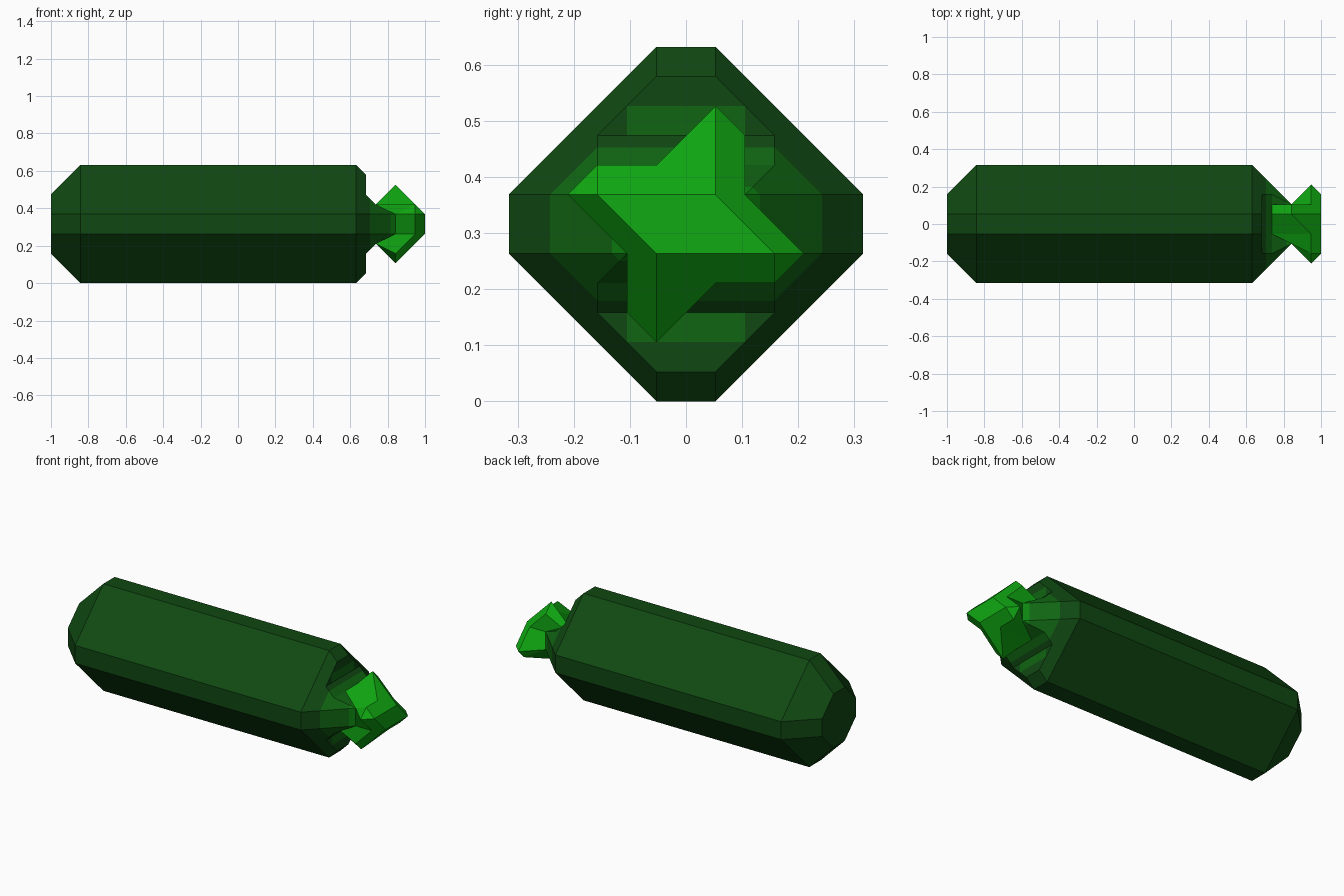
import bpy, bmesh
from mathutils import Vector

if "Cube" in bpy.data.objects:
    bpy.data.objects.remove(bpy.data.objects["Cube"])

U = 1 / 19          # grid unit of the design
AXIS_Z = 6 * U      # height of the long axis


def material(name, rgb):
    m = bpy.data.materials.new(name)
    m.diffuse_color = (*rgb, 1)
    m.use_nodes = True
    m.node_tree.nodes["Principled BSDF"].inputs["Base Color"].default_value = m.diffuse_color
    return m


SKIN = material("dark_skin", (0.005, 0.065, 0.006))
NECK = material("neck_green", (0.005, 0.13, 0.006))
TIP = material("neck_tip_green", (0.004, 0.23, 0.005))
STEM = material("stem_green", (0.005, 0.40, 0.006))


def loft(rings):
    """Bridge rings of (x, y, z) points and cap both ends."""
    bm = bmesh.new()
    vs = [[bm.verts.new(p) for p in ring] for ring in rings]
    n = len(vs[0])
    for a, b in zip(vs, vs[1:]):
        for i in range(n):
            j = (i + 1) % n
            bm.faces.new((a[i], a[j], b[j], b[i]))
    bm.faces.new(vs[0])
    bm.faces.new(vs[-1])
    bmesh.ops.remove_doubles(bm, verts=bm.verts, dist=0.001)
    bmesh.ops.dissolve_degenerate(bm, edges=bm.edges, dist=0.001)
    bmesh.ops.recalc_face_normals(bm, faces=bm.faces)
    return bm


def finish(bm, name, mats):
    for v in bm.verts:
        v.co = v.co * U + Vector((0, 0, AXIS_Z))
    me = bpy.data.meshes.new(name)
    bm.to_mesh(me)
    bm.free()
    for m in mats:
        me.materials.append(m)
    ob = bpy.data.objects.new(name, me)
    bpy.context.collection.objects.link(ob)
    return ob


def cut(bm, co, no, test):
    faces = [f for f in bm.faces if test(f)]
    geom = list({e for f in faces for e in f.edges}
                | {v for f in faces for v in f.verts}) + faces
    bmesh.ops.bisect_plane(bm, geom=geom, dist=0.0001, plane_co=co, plane_no=no)


def octagon(x, top, side):
    """Eight-sided section from one top corner and one side corner."""
    (ty, tz), (sy, sz) = top, side
    return [(x, ty, tz), (x, sy, sz), (x, sy, -sz), (x, ty, -tz),
            (x, -ty, -tz), (x, -sy, -sz), (x, -sy, sz), (x, -ty, tz)]


# Body: long eight-sided bar, chamfered blunt end, stepped neck end
body = loft([octagon(-19, (1, 3), (3, 1)),
             octagon(-16, (1, 6), (6, 1)),
             octagon(12, (1, 6), (6, 1)),
             octagon(13, (1, 5), (5, 1)),
             octagon(13, (3, 3), (5, 1)),
             octagon(14, (3, 2), (4, 1)),
             octagon(16, (2, 1), (2, 1))])


# Lighter green bands around the neck
def on_step(f):
    return all(abs(v.co.x - 13) < 0.01 for v in f.verts)


def is_neck(f):
    return f.calc_center_median().x > 12.2 and not on_step(f)


for x in (13.4, 15.5):
    cut(body, (x, 0, 0), (1, 0, 0), is_neck)
for s in (-1, 1):
    cut(body, (0, 0, 4 * s), (0, 0, 1), on_step)
for s in (-1, 1):
    cut(body, (0, 2 * s, 0), (0, 1, 0), on_step)
for f in body.faces:
    c = f.calc_center_median()
    if c.x > 15.5:
        f.material_index = 2
    elif c.x > 13.4 or (on_step(f) and abs(c.z) < 4 and abs(c.y) < 2):
        f.material_index = 1
finish(body, "vegetable_body", [SKIN, NECK, TIP])

# Stem: half outline of the pinwheel flare, its root, and the turned copy
root = [(14, 1, 2), (14, -1, 2), (16, -2, 1), (16, -2, 1), (16, -2, -1), (14, -2, -2)]
flare = [(16, 1, 4), (18, -1, 2), (18, -3, 2), (18, -4, 1), (18, -2, -1), (16, -2, -3)]


def turned(half):
    return half + [(x, -y, -z) for x, y, z in half]


bm = bmesh.new()
r = [bm.verts.new(p) for p in turned(root)]
o = [bm.verts.new(p) for p in turned(flare)]
for i in range(12):
    j = (i + 1) % 12
    bm.faces.new((r[i], r[j], o[j], o[i]))
bm.faces.new(r)

# Slanted tip of the stem: four facets around a flat parallelogram
a, b, c, d = [bm.verts.new(p) for p in
              ((19, 1, 1), (19, -3, 1), (19, -1, -1), (19, 3, -1))]
bm.faces.new((a, b, c, d))
for k, (p, q, s) in ((0, (a, b, c)), (6, (c, d, a))):
    bm.faces.new((o[k], o[k + 1], p))
    bm.faces.new((o[k + 1], o[k + 2], q, p))
    bm.faces.new((o[k + 2], o[k + 3], q))
    bm.faces.new((o[k + 3], o[k + 4], s, q))
    bm.faces.new((o[k + 4], o[k + 5], s))
    bm.faces.new((o[k + 5], o[(k + 6) % 12], s))
bmesh.ops.remove_doubles(bm, verts=bm.verts, dist=0.001)
bmesh.ops.recalc_face_normals(bm, faces=bm.faces)
finish(bm, "stem", [STEM])
